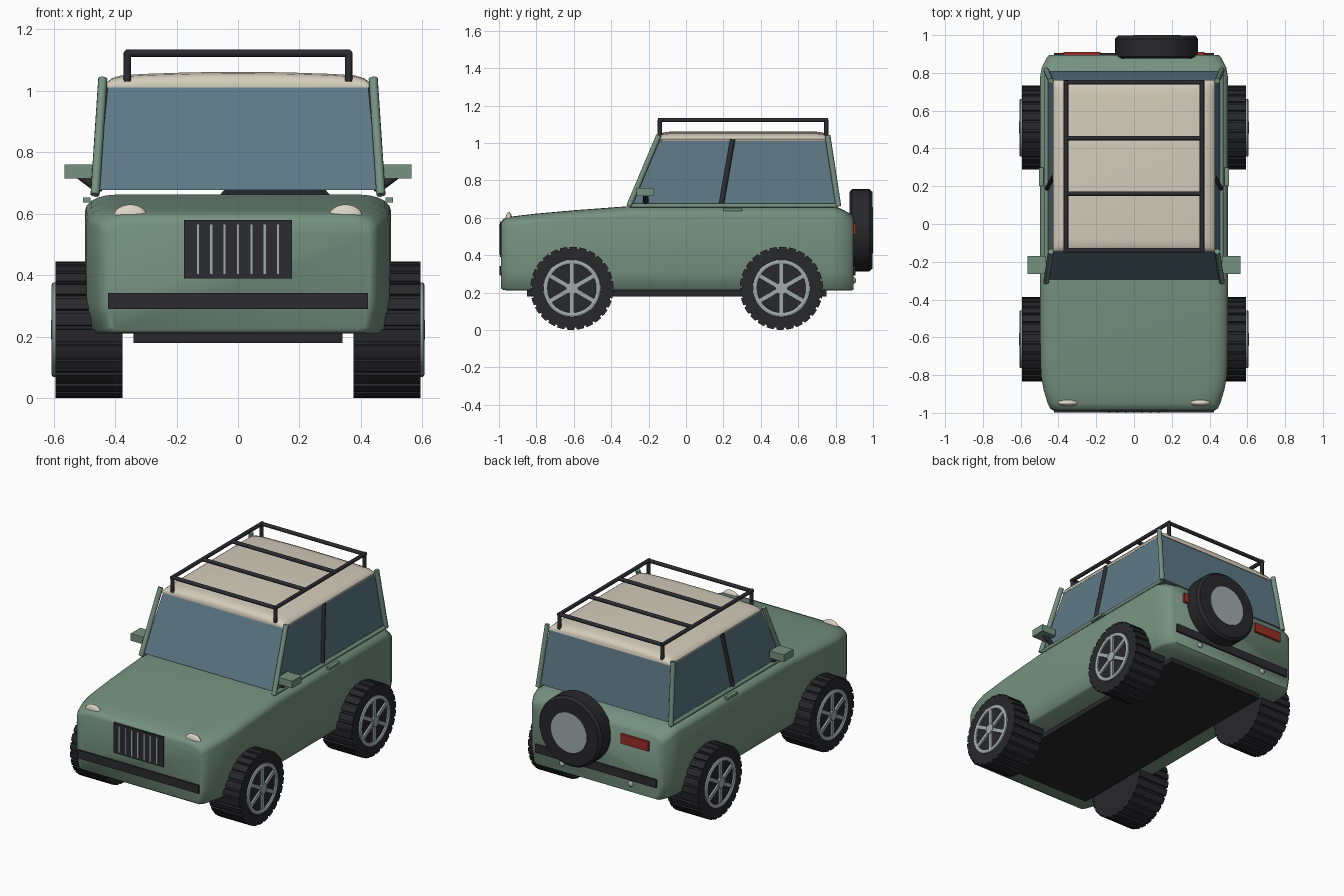
import bpy, bmesh, math
from mathutils import Vector

if "Cube" in bpy.data.objects:
    bpy.data.objects.remove(bpy.data.objects["Cube"])


def material(name, rgb):
    m = bpy.data.materials.new(name)
    m.diffuse_color = (*rgb, 1)
    m.use_nodes = True
    m.node_tree.nodes["Principled BSDF"].inputs["Base Color"].default_value = m.diffuse_color
    return m


GREEN = material("sage green", (0.18, 0.285, 0.22))
CREAM = material("cream", (0.66, 0.61, 0.50))
GLASS = material("blue grey glass", (0.11, 0.19, 0.235))
DARK = material("dark trim", (0.025, 0.025, 0.031))
TYRE = material("tyre black", (0.021, 0.021, 0.025))
SILVER = material("silver", (0.36, 0.40, 0.41))
RED = material("tail light red", (0.32, 0.027, 0.02))
LAMP = material("lamp white", (0.72, 0.67, 0.57))


def finish(name, bm, mat, smooth=0):
    bmesh.ops.recalc_face_normals(bm, faces=bm.faces[:])
    me = bpy.data.meshes.new(name)
    bm.to_mesh(me)
    bm.free()
    me.materials.append(mat)
    if smooth:
        for p in me.polygons:
            p.use_smooth = True
        me.set_sharp_from_angle(angle=math.radians(smooth))
    ob = bpy.data.objects.new(name, me)
    bpy.context.collection.objects.link(ob)
    return ob


def loft(name, rings, mat, smooth=0):
    bm = bmesh.new()
    rows = [[bm.verts.new(p) for p in r] for r in rings]
    n = len(rows[0])
    for a, b in zip(rows, rows[1:]):
        for i in range(n):
            j = (i + 1) % n
            bm.faces.new((a[i], a[j], b[j], b[i]))
    bm.faces.new(rows[0])
    bm.faces.new(rows[-1])
    return finish(name, bm, mat, smooth)


def box(name, lo, hi, mat, bevel=0):
    rings = [[(lo[0], lo[1], z), (hi[0], lo[1], z), (hi[0], hi[1], z), (lo[0], hi[1], z)]
             for z in (lo[2], hi[2])]
    ob = loft(name, rings, mat)
    if bevel:
        mod = ob.modifiers.new("bevel", "BEVEL")
        mod.width = bevel
        mod.segments = 2
    return ob


def rod(name, a, b, r, mat, n=10):
    a, b = Vector(a), Vector(b)
    q = (b - a).to_track_quat("Z", "Y")
    ring = [q @ Vector((r * math.cos(t), r * math.sin(t), 0))
            for t in (2 * math.pi * i / n for i in range(n))]
    return loft(name, [[a + p for p in ring], [b + p for p in ring]], mat, 40)


def lathe(name, centre, axis, profile, mat, n=32):
    """Solid of revolution; profile is (distance along axis, radius)."""
    c, q = Vector(centre), Vector(axis).to_track_quat("Z", "Y")
    rings = [[c + q @ Vector((r * math.cos(2 * math.pi * i / n), r * math.sin(2 * math.pi * i / n), d))
              for i in range(n)] for d, r in profile]
    return loft(name, rings, mat, 35)


def ball(name, centre, size, mat):
    bm = bmesh.new()
    bmesh.ops.create_uvsphere(bm, u_segments=20, v_segments=12, radius=1)
    for v in bm.verts:
        v.co = Vector(centre) + v.co * Vector(size)
    return finish(name, bm, mat, 60)


# Lower body: rounded cross-sections lofted from nose to tail
def section(y, w, zb, zt):
    half = [(w - 0.03, zb), (w - 0.015, zb + 0.012), (w, zb + 0.10)]
    for i in range(6):
        t = math.pi / 2 * i / 5
        half.append((w - 0.10 + 0.10 * math.cos(t), zt - 0.05 + 0.05 * math.sin(t)))
    return [(x, y, z) for x, z in half] + [(-x, y, z) for x, z in reversed(half)]


loft("body", [section(*s) for s in (
    (-0.988, 0.425, 0.222, 0.575), (-0.978, 0.443, 0.214, 0.592), (-0.95, 0.457, 0.21, 0.604),
    (-0.88, 0.478, 0.21, 0.613), (-0.80, 0.493, 0.21, 0.622), (-0.60, 0.497, 0.21, 0.640),
    (-0.30, 0.497, 0.21, 0.662), (0.78, 0.497, 0.21, 0.662), (0.83, 0.488, 0.21, 0.648),
    (0.88, 0.463, 0.21, 0.620), (0.895, 0.447, 0.215, 0.605))], GREEN, 45)
box("underbody", (-0.34, -0.85, 0.18), (0.34, 0.75, 0.215), TYRE)

# Cabin glass
loft("cabin_glass", [
    [(-0.455, -0.295, 0.677), (0.455, -0.295, 0.677), (0.455, 0.81, 0.677), (-0.455, 0.81, 0.677)],
    [(-0.423, -0.14, 1.02), (0.423, -0.14, 1.02), (0.423, 0.757, 1.02), (-0.423, 0.757, 1.02)]], GLASS)

# Domed roof, shrunk at both ends for a rounded rim
rings = []
for y, k in ((-0.148, 0.0), (-0.14, 0.55), (-0.12, 0.85), (-0.08, 1.0),
             (0.69, 1.0), (0.73, 0.85), (0.755, 0.55), (0.763, 0.0)):
    arc = [(0.43, 0.012), (0.425, 0.02), (0.41, 0.031), (0.38, 0.04), (0.30, 0.045), (0.15, 0.05)]
    pts = [(0.425, 0.0)] + arc + [(0, 0.051)]
    pts += [(-x, z) for x, z in reversed(arc)] + [(-0.425, 0.0)]
    rings.append([(x, y, 1.01 + z * (0.3 + 0.7 * k)) for x, z in pts])
loft("roof", rings, CREAM, 45)

for s, side in ((1, "right"), (-1, "left")):
    # Pillars, belt rail, mirror, door handle
    rod(f"front_pillar_{side}", (s * 0.465, -0.305, 0.662), (s * 0.44, -0.145, 1.04), 0.015, GREEN)
    rod(f"rear_pillar_{side}", (s * 0.465, 0.815, 0.662), (s * 0.44, 0.757, 1.04), 0.015, GREEN)
    rod(f"belt_rail_{side}", (s * 0.462, -0.30, 0.665), (s * 0.462, 0.815, 0.665), 0.012, GREEN)
    rod(f"middle_pillar_{side}", (s * 0.457, 0.19, 0.675), (s * 0.424, 0.25, 1.02), 0.014, DARK)
    rod(f"mirror_arm_{side}", (s * 0.455, -0.215, 0.68), (s * 0.515, -0.215, 0.725), 0.014, DARK)
    box(f"mirror_{side}", (s * 0.515 - 0.05, -0.265, 0.715), (s * 0.515 + 0.05, -0.17, 0.76), GREEN)
    box(f"door_handle_{side}", (s * 0.492 - 0.012, 0.20, 0.636), (s * 0.492 + 0.012, 0.30, 0.652), GREEN)
    # Lights and rear reflectors
    ball(f"headlight_{side}", (s * 0.35, -0.947, 0.588), (0.056, 0.018, 0.042), LAMP)
    box(f"tail_light_{side}", (s * 0.275 - 0.097, 0.88, 0.51), (s * 0.275 + 0.097, 0.91, 0.57), RED)
    ball(f"rear_reflector_{side}", (s * 0.24, 0.895, 0.265), (0.018, 0.014, 0.018), SILVER)

# Grille and bumpers
box("grille", (-0.175, -0.995, 0.39), (0.175, -0.97, 0.58), DARK)
for i in range(7):
    x = (i - 3) * 0.0435
    box("grille_slat", (x - 0.005, -1.0, 0.403), (x + 0.005, -0.99, 0.567), SILVER)
box("front_bumper", (-0.423, -0.998, 0.29), (0.423, -0.97, 0.342), DARK)
box("rear_bumper", (-0.423, 0.88, 0.29), (0.423, 0.905, 0.342), DARK)

# Wheels: toothed tyre, rim ring, six spokes and a hub
R, N = 0.2225, 26
teeth = []
for i in range(N):
    for f, r in ((0.0, R), (0.36, R), (0.72, R), (0.76, R - 0.011), (0.96, R - 0.011)):
        t = 2 * math.pi * (i + f) / N
        teeth.append((r * math.cos(t), r * math.sin(t)))
for yc, end in ((-0.61, "front"), (0.51, "rear")):
    for s, side in ((1, "right"), (-1, "left")):
        name = f"{end}_wheel_{side}"
        loft(name + "_tyre", [[(s * x, yc + a, R + b) for a, b in teeth] for x in (0.375, 0.593)], TYRE)
        bm = bmesh.new()
        rows = []
        for i in range(36):
            t = 2 * math.pi * i / 36
            rows.append([bm.verts.new((s * x, yc + r * math.cos(t), R + r * math.sin(t)))
                         for x, r in ((0.585, 0.153), (0.602, 0.153), (0.607, 0.146), (0.607, 0.136),
                                      (0.602, 0.13), (0.585, 0.13))])
        for i in range(36):
            a, b = rows[i], rows[(i + 1) % 36]
            for j in range(6):
                k = (j + 1) % 6
                bm.faces.new((a[j], a[k], b[k], b[j]))
        finish(name + "_rim", bm, SILVER, 50)
        for k in range(3):
            t = math.pi / 2 + k * math.pi / 3
            u, v = (math.cos(t), math.sin(t)), (-math.sin(t), math.cos(t))
            quad = [(p * 0.138 * u[0] + q * 0.012 * v[0], p * 0.138 * u[1] + q * 0.012 * v[1])
                    for p, q in ((-1, -1), (1, -1), (1, 1), (-1, 1))]
            loft(name + "_spoke", [[(s * x, yc + a, R + b) for a, b in quad] for x in (0.585, 0.604)], SILVER)
        rod(name + "_hub", (s * 0.585, yc, R), (s * 0.609, yc, R), 0.032, SILVER, 20)

# Spare wheel on the tailgate
lathe("spare_tyre", (0.12, 0.875, 0.533), (0, 1, 0),
      ((0, 0.205), (0.012, 0.22), (0.105, 0.22), (0.122, 0.205)), TYRE, 40)
lathe("spare_cover", (0.12, 0.99, 0.533), (0, 1, 0), ((0, 0.125), (0.01, 0.125)), SILVER)

# Roof rack
for y in (-0.14, 0.16, 0.455, 0.75):
    rod("rack_crossbar", (-0.36, y, 1.122), (0.36, y, 1.122), 0.012, DARK)
for x in (-0.36, 0.36):
    rod("rack_rail", (x, -0.15, 1.122), (x, 0.76, 1.122), 0.012, DARK)
    for y in (-0.14, 0.75):
        rod("rack_post", (x, y, 1.03), (x, y, 1.125), 0.012, DARK)
